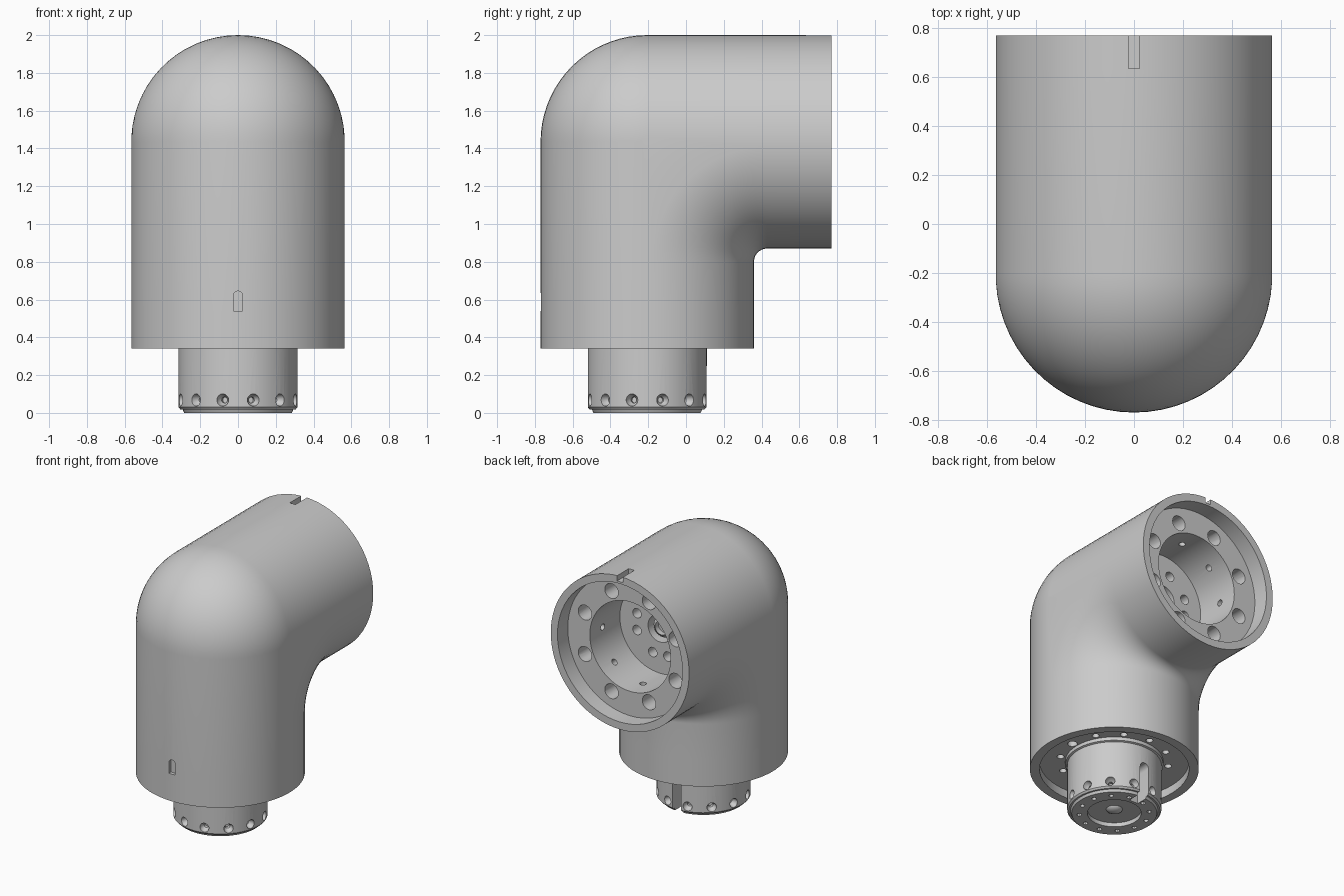
import bpy, bmesh
from math import pi, sin, cos, radians
from mathutils import Matrix, Vector

if "Cube" in bpy.data.objects:
    bpy.data.objects.remove(bpy.data.objects["Cube"])

R, YC, ZC = 0.565, -0.205, 1.435          # tube radius, vertical axis y, horizontal axis z
FILLET = 0.07
T = Matrix.Translation
BACK = T((0, 0, ZC)) @ Matrix.Rotation(-pi / 2, 4, 'X')   # local z -> +y, on the horizontal axis
DOWN = T((0, YC, 0))                                      # on the vertical axis


def finish(name, bm, smooth=True):
    bmesh.ops.recalc_face_normals(bm, faces=bm.faces[:])
    me = bpy.data.meshes.new(name)
    bm.to_mesh(me)
    bm.free()
    ob = bpy.data.objects.new(name, me)
    bpy.context.collection.objects.link(ob)
    return ob


def merge(bm, part, matrix):
    bmesh.ops.transform(part, matrix=matrix, verts=part.verts[:])
    bmesh.ops.recalc_face_normals(part, faces=part.faces[:])
    me = bpy.data.meshes.new("tmp")
    part.to_mesh(me)
    part.free()
    bm.from_mesh(me)
    bpy.data.meshes.remove(me)


def lathe(bm, profile, matrix, seg=48):
    """Revolve (radius, height) points about local z."""
    part = bmesh.new()
    vs = [part.verts.new((r, 0, h)) for r, h in profile]
    es = [part.edges.new(p) for p in zip(vs, vs[1:])]
    bmesh.ops.spin(part, geom=vs + es, cent=(0, 0, 0), axis=(0, 0, 1),
                   angle=2 * pi, steps=seg, use_merge=True)
    bmesh.ops.remove_doubles(part, verts=part.verts[:], dist=1e-5)
    merge(bm, part, matrix)


def pin(bm, r, h0, h1, matrix, seg=20):
    lathe(bm, [(0, h0), (r, h0), (r, h1), (0, h1)], matrix, seg)


def box(bm, lo, hi):
    part = bmesh.new()
    bmesh.ops.create_cube(part, size=1)
    lo, hi = Vector(lo), Vector(hi)
    merge(bm, part, T((lo + hi) / 2) @ Matrix.Diagonal((*(hi - lo), 1)))


def slot(bm, w, z0, z1, y0, y1):
    """Round-topped prism along y."""
    part = bmesh.new()
    pts = [(-w, z0), (w, z0)] + [(w * cos(pi * i / 10), z1 - w + w * sin(pi * i / 10)) for i in range(11)]
    f = part.faces.new([part.verts.new((x, y0, z)) for x, z in pts])
    ext = bmesh.ops.extrude_face_region(part, geom=[f])['geom']
    bmesh.ops.translate(part, vec=(0, y1 - y0, 0),
                        verts=[v for v in ext if isinstance(v, bmesh.types.BMVert)])
    merge(bm, part, Matrix())


def cut(ob, bm):
    cutter = finish("cutter", bm)
    cutter.hide_render = True
    mod = ob.modifiers.new("cut", 'BOOLEAN')
    mod.operation, mod.solver, mod.object = 'DIFFERENCE', 'EXACT', cutter
    bpy.context.view_layer.objects.active = ob
    bpy.ops.object.modifier_apply(modifier=mod.name)
    bpy.data.objects.remove(cutter)


def smooth(ob):
    bpy.ops.object.select_all(action='DESELECT')
    ob.select_set(True)
    bpy.context.view_layer.objects.active = ob
    bpy.ops.object.shade_smooth_by_angle(angle=radians(30))


def polar(a, r):
    return Matrix.Rotation(radians(a), 4, 'Z') @ T((r, 0, 0))


# Elbow housing: spherical outer corner, torus-filleted inner corner
N, STEPS = 31, 18
phis = [(k + 0.5) / N * pi - pi / 2 for k in range(N)]
bend = R + FILLET
cy, cz = YC + bend, ZC - bend


def ring(outer, inner):
    pts = [(R * sin(p), *outer(R * cos(p))) for p in phis]
    return pts + [(R * sin(p), *inner(R * cos(p))) for p in reversed(phis)]


rings = [ring(lambda h: (YC - h, z), lambda h: (YC + h, z)) for z in (0.34, 0.54)]
for i in range(STEPS + 1):
    t = pi / 2 * i / STEPS
    dy, dz = -cos(t), sin(t)
    rings.append(ring(lambda h: (YC + h * dy, ZC + h * dz),
                      lambda h: (cy + (bend - h) * dy, cz + (bend - h) * dz)))
rings += [ring(lambda h: (y, ZC + h), lambda h: (y, ZC - h)) for y in (0.63, 0.77)]

bm = bmesh.new()
loops = [[bm.verts.new(p) for p in r] for r in rings]
for a, b in zip(loops, loops[1:]):
    for i in range(2 * N):
        j = (i + 1) % (2 * N)
        bm.faces.new((a[i], a[j], b[j], b[i]))
bm.faces.new(loops[0])
bm.faces.new(loops[-1])
housing = finish("elbow_housing", bm)

# Recesses: stepped bore at the back, shallow socket below, front mark
bm = bmesh.new()
lathe(bm, [(0, 0.30), (0.33, 0.30), (0.33, 0.65), (0.51, 0.65), (0.51, 0.85), (0, 0.85)], BACK, 64)
pin(bm, 0.50, 0.30, 0.40, DOWN, 64)
slot(bm, 0.025, 0.54, 0.645, -0.85, YC - R + 0.025)
cut(housing, bm)

# Holes in flange, bore wall, bore floor and lower socket; top alignment notch
bm = bmesh.new()
for k in range(8):
    pin(bm, 0.055, 0.52, 0.68, BACK @ polar(22.5 + 45 * k, 0.40))
    pin(bm, 0.023, 0.30, 0.40, BACK @ Matrix.Rotation(k * pi / 4, 4, 'Z')
        @ T((0, 0, 0.50)) @ Matrix.Rotation(pi / 2, 4, 'Y'), 16)
    pin(bm, 0.035, 0.22, 0.33, BACK @ polar(90 * (k // 2) + (18 if k % 2 else -18), 0.20))
pin(bm, 0.10, 0.18, 0.33, BACK, 32)
for k in range(12):
    pin(bm, 0.033 if k % 6 == 0 else 0.024, 0.37, 0.46, DOWN @ polar(30 * k, 0.365), 16)
box(bm, (-0.023, 0.635, 1.96), (0.023, 0.85, 2.10))
cut(housing, bm)
smooth(housing)

# Drive hub inside the bore
bm = bmesh.new()
lathe(bm, [(0, 0.17), (0.075, 0.17), (0.075, 0.27), (0.05, 0.29), (0.05, 0.25), (0, 0.25)], BACK, 24)
smooth(finish("drive_hub", bm))

# Lower neck with chamfered foot and domed centre
bm = bmesh.new()
lathe(bm, [(0, 0.006), (0.03, 0.01), (0.05, 0.022), (0.055, 0.03), (0.18, 0.03), (0.18, 0.0),
           (0.285, 0.0), (0.293, 0.018), (0.305, 0.018), (0.315, 0.03), (0.315, 0.37),
           (0.328, 0.375), (0.328, 0.43), (0, 0.43)], DOWN, 64)
neck = finish("lower_neck", bm)

# Countersunk radial holes, foot holes and rear key slot
bm = bmesh.new()
for k in range(12):
    a = 15 + 30 * k
    lathe(bm, [(0, 0.25), (0.016, 0.25), (0.016, 0.275), (0.028, 0.29), (0.036, 0.335), (0, 0.335)],
          T((0, YC, 0.068)) @ Matrix.Rotation(radians(a), 4, 'Z') @ Matrix.Rotation(pi / 2, 4, 'Y'), 20)
    pin(bm, 0.016, -0.03, 0.03, DOWN @ polar(a, 0.235), 12)
slot(bm, 0.036, -0.05, 0.25, YC + 0.20, YC + 0.40)
cut(neck, bm)
smooth(neck)
